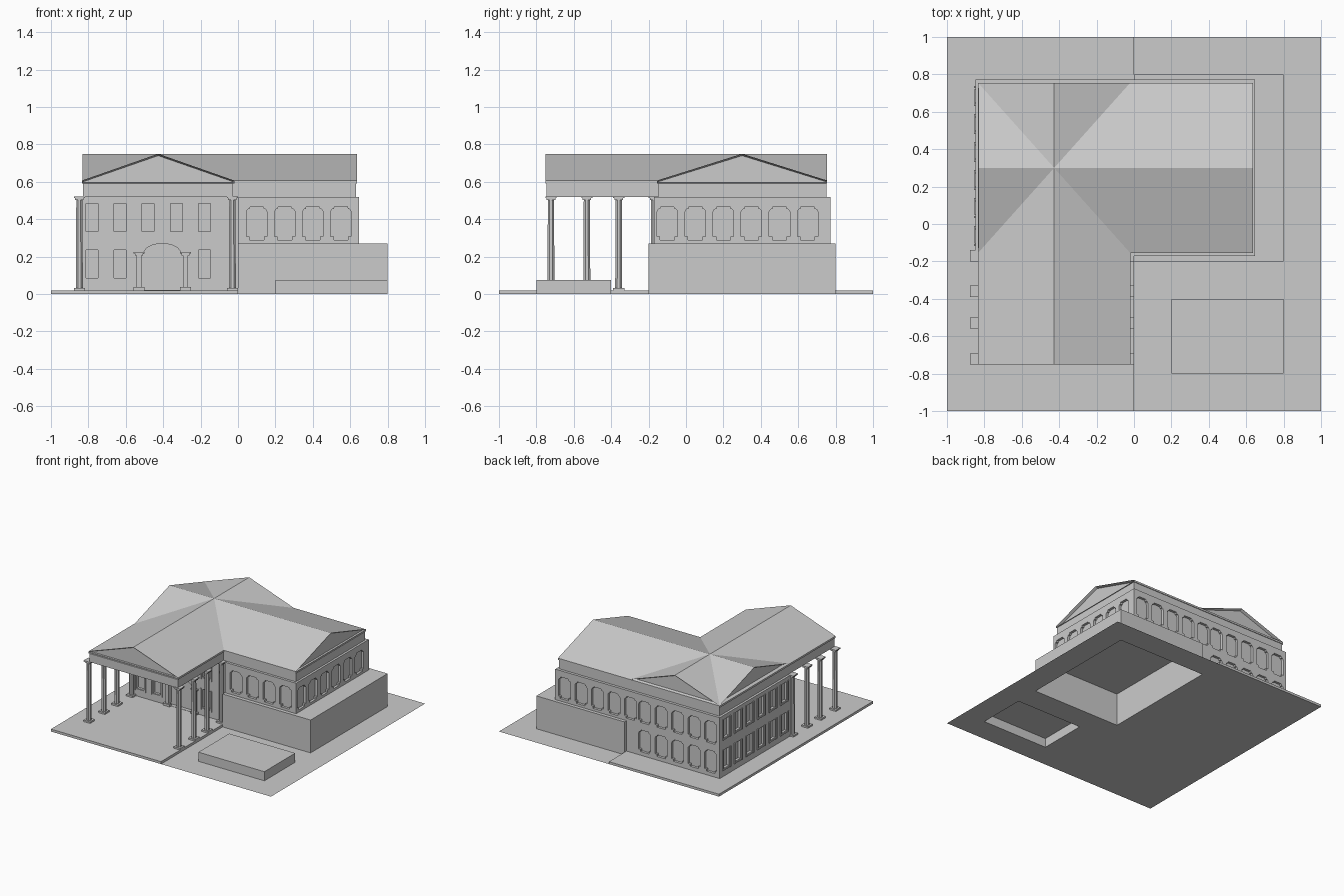
import bpy, bmesh, math
from mathutils import Matrix, Vector

if "Cube" in bpy.data.objects:
    bpy.data.objects.remove(bpy.data.objects["Cube"])


def finish(name, bm, normals=True):
    if normals:
        bmesh.ops.recalc_face_normals(bm, faces=bm.faces[:])
    me = bpy.data.meshes.new(name)
    bm.to_mesh(me)
    bm.free()
    ob = bpy.data.objects.new(name, me)
    bpy.context.collection.objects.link(ob)
    return ob


def add_box(bm, x0, x1, y0, y1, z0, z1, mat=Matrix()):
    m = mat @ Matrix.Translation(((x0 + x1) / 2, (y0 + y1) / 2, (z0 + z1) / 2)) \
        @ Matrix.Diagonal((x1 - x0, y1 - y0, z1 - z0, 1))
    bmesh.ops.create_cube(bm, size=1, matrix=m)


def box(name, *b):
    bm = bmesh.new()
    add_box(bm, *b)
    return finish(name, bm)


def add_prism(bm, pts, y0, y1, mat=Matrix()):
    """Extrude an (x, z) outline from y0 to y1; returns the two end faces."""
    a = [bm.verts.new(mat @ Vector((x, y0, z))) for x, z in pts]
    b = [bm.verts.new(mat @ Vector((x, y1, z))) for x, z in pts]
    n = len(pts)
    for i in range(n):
        j = (i + 1) % n
        bm.faces.new((a[i], a[j], b[j], b[i]))
    return [bm.faces.new(a[::-1]), bm.faces.new(b)]


def wall_mat(x, y, z, deg):
    # local -y points out of the wall
    return Matrix.Translation((x, y, z)) @ Matrix.Rotation(math.radians(deg), 4, 'Z')


# Ground: raised plaza on the left, thin sheet with openings on the right
box("plaza_slab", -1, 0, -1, 1, 0, 0.02)
bm = bmesh.new()
xs, ys = [0, .2, .8, 1], [-1, -.8, -.4, -.2, .8, 1]
for i in range(3):
    for j in range(5):
        if (j == 3 and i < 2) or (j == 1 and i == 1):
            continue
        q = [(xs[i], ys[j]), (xs[i+1], ys[j]), (xs[i+1], ys[j+1]), (xs[i], ys[j+1])]
        bm.faces.new([bm.verts.new((x, y, 0)) for x, y in q])
bmesh.ops.remove_doubles(bm, verts=bm.verts[:], dist=1e-4)
finish("ground_sheet", bm, False)


# Hollow terraces, open underneath
def terrace(name, x0, x1, y0, y1, h):
    bm = bmesh.new()
    add_box(bm, x0, x1, y0, y1, 0, h)
    low = [f for f in bm.faces if f.calc_center_median().z < 1e-5]
    bmesh.ops.delete(bm, geom=low, context='FACES_ONLY')
    finish(name, bm, False)


terrace("rear_terrace", 0, .8, -.2, .8, .27)
terrace("front_terrace", .2, .8, -.8, -.4, .075)

# Roof: two crossing gables with recessed pediments
def gable_roof(name, half, length, mat):
    bm = bmesh.new()
    pts = [(-half, .592), (half, .592), (half, .607), (0, .75), (-half, .607)]
    ends = add_prism(bm, pts, 0, length, mat)
    bmesh.ops.recalc_face_normals(bm, faces=bm.faces[:])
    bmesh.ops.inset_individual(bm, faces=ends, thickness=.01, depth=-.022)
    finish(name, bm, False)


gable_roof("front_gable_roof", .407, 1.505, wall_mat(-.427, -.75, 0, 0))
gable_roof("side_gable_roof", .455, 1.467, wall_mat(.635, .3, 0, 90))
box("front_entablature", -.828, -.026, -.745, .75, .52, .6)
box("side_entablature", -.828, .63, -.15, .75, .52, .6)

# Walls with window recesses
west = box("west_wall", -.847, 0.0, -.155, .772, .02, .52)
east = box("east_wall", 0.0, .648, -.17, .772, .27, .52)
D = .02
cut = bmesh.new()
trim = bmesh.new()


def notched_window(mat):
    half = [(.038, .0), (.038, .018), (.055, .018), (.055, .15),
            (.048, .163), (.038, .165), (.034, .178)]
    pts = half + [(-x, z) for x, z in half[::-1]]
    add_prism(cut, pts, -.03, D, mat)


def shuttered_window(mat):
    add_box(cut, -.032, .032, -.03, D, .015, .165, mat)
    add_box(trim, -.038, .038, -.006, .005, 0, .012, mat)
    for s in (-1, 1):
        add_box(trim, s*.047 - .006, s*.047 + .006, -.008, .005, 0, .17, mat)


LOW, HIGH = .07, .29
for i in range(4):
    notched_window(wall_mat(.1 + .15*i, -.17, HIGH, 0))
for i in range(6):
    y = -.1 + .15*i
    notched_window(wall_mat(.648, y, HIGH, 90))
    for z in (LOW, .32):
        shuttered_window(wall_mat(-.847, y + .035, z, -90))
for i in range(10):
    x = .565 - .15*i + (.02 if i > 4 else 0)
    notched_window(wall_mat(x, .772, HIGH, 180))
    if i > 4:
        notched_window(wall_mat(x, .772, .05, 180))
for i in range(6):
    x = -.78 + .15*i
    if i < 5:
        shuttered_window(wall_mat(x, -.155, .32, 0))
        if i not in (2, 3):
            shuttered_window(wall_mat(x, -.155, LOW, 0))

# Arched doorway
door = [(-.115, .022), (.115, .022), (.115, .215)]
door += [(.1*math.cos(a), .215 + .055*math.sin(a))
         for a in [math.pi*k/10 for k in range(11)]] + [(-.115, .215)]
dm = wall_mat(-.405, -.155, 0, 0)
add_prism(cut, door, -.03, .03, dm)
for s in (-1, 1):
    c = s*.125
    add_box(trim, c-.03, c+.03, -.02, .005, .02, .038, dm)
    add_box(trim, c-.014, c+.014, -.01, .03, .038, .208, dm)
    add_box(trim, c-.022, c+.022, -.015, .005, .205, .216, dm)
    add_box(trim, c-.03, c+.03, -.02, .005, .216, .226, dm)
finish("window_and_door_trim", trim)
cutter = finish("opening_cutter", cut)
cutter.hide_render = True
cutter.display_type = 'WIRE'
for w in (west, east):
    m = w.modifiers.new("openings", 'BOOLEAN')
    m.operation = 'DIFFERENCE'
    m.solver = 'EXACT'
    m.object = cutter

# Portico columns
for x, side in ((-.848, "left"), (-.03, "right")):
    bm = bmesh.new()
    for y in (-.722, -.53, -.36, -.17):
        c = wall_mat(x, y, 0, 0)
        add_box(bm, -.03, .03, -.03, .03, .02, .033, c)
        add_box(bm, -.03, .03, -.03, .03, .514, .522, c)
        add_box(bm, -.023, .023, -.023, .023, .504, .514, c)
        bmesh.ops.create_cone(bm, cap_ends=True, segments=8, radius1=.02, radius2=.018, depth=.475,
                              matrix=c @ Matrix.Translation((0, 0, .27)) @ Matrix.Rotation(math.pi/8, 4, 'Z'))
    finish(side + "_columns", bm)
